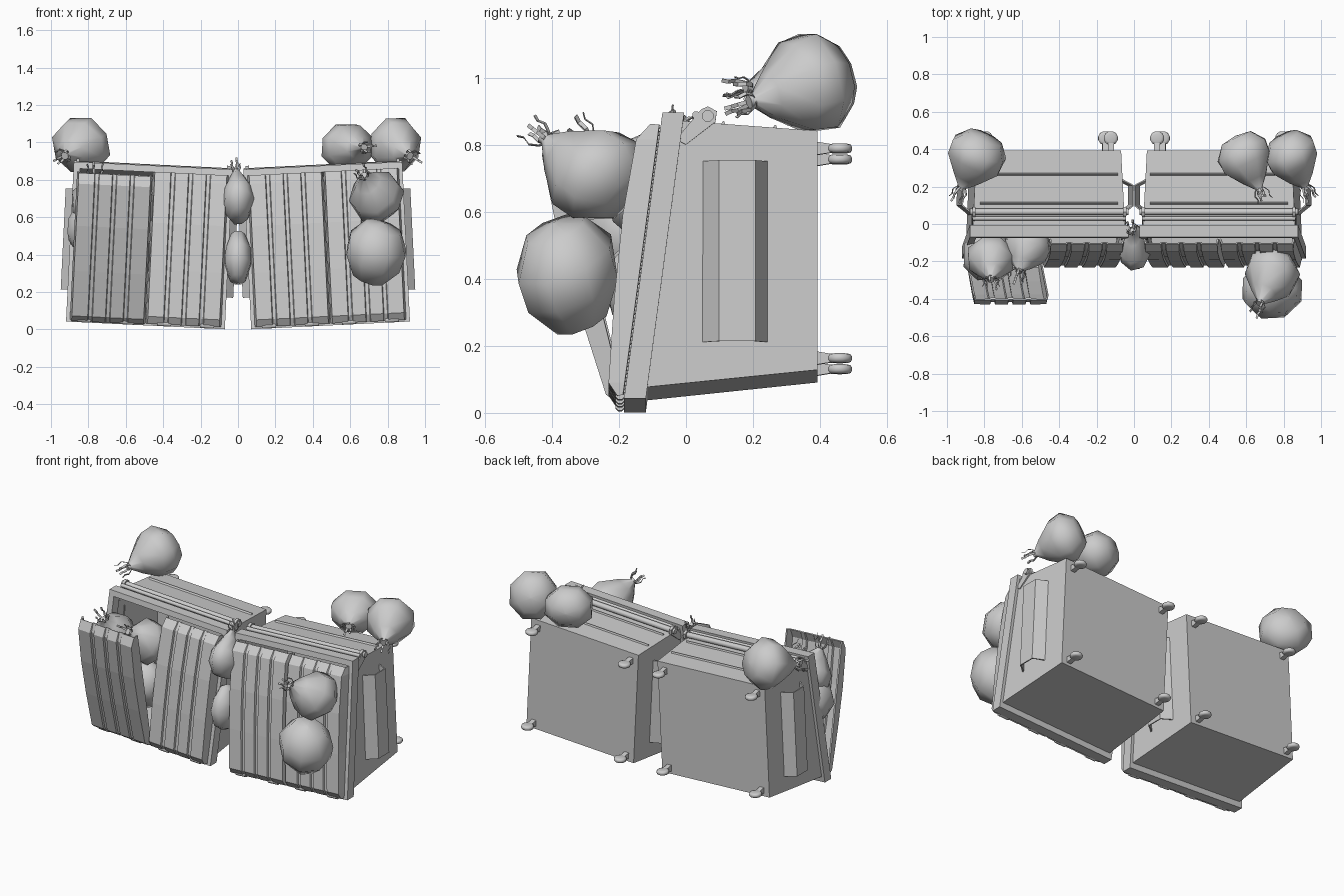
import bpy, bmesh, math, random
from mathutils import Vector, Matrix

if "Cube" in bpy.data.objects:
    bpy.data.objects.remove(bpy.data.objects["Cube"])

random.seed(4)
TILT = math.radians(2.8)


def make(name, verts, faces, mat=Matrix(), thick=0, smooth=None):
    me = bpy.data.meshes.new(name)
    me.from_pydata([mat @ Vector(v) for v in verts], [], faces)
    bm = bmesh.new()
    bm.from_mesh(me)
    bmesh.ops.recalc_face_normals(bm, faces=bm.faces)
    bm.to_mesh(me)
    bm.free()
    ob = bpy.data.objects.new(name, me)
    bpy.context.collection.objects.link(ob)
    if thick:
        m = ob.modifiers.new("thickness", 'SOLIDIFY')
        m.thickness, m.offset = thick, 0
    if smooth:
        bpy.context.view_layer.objects.active = ob
        bpy.ops.object.select_all(action='DESELECT')
        ob.select_set(True)
        bpy.ops.object.shade_smooth_by_angle(angle=math.radians(smooth))
    return ob


def grid_faces(rows, cols, wrap=False):
    return [(r * cols + c, r * cols + (c + 1) % cols, (r + 1) * cols + (c + 1) % cols, (r + 1) * cols + c)
            for r in range(rows - 1) for c in range(cols if wrap else cols - 1)]


def prism(name, outline, x0, x1, mat):
    # y-z outline extruded along x
    n = len(outline)
    verts = [(x, y, z) for x in (x0, x1) for y, z in outline]
    return make(name, verts, grid_faces(2, n, True) + [tuple(range(n)), tuple(range(n, 2 * n))], mat)


def lathe(name, prof, n, mat, smooth=50, jitter=0):
    verts = []
    for r, z in prof:
        for i in range(n):
            a = 2 * math.pi * (i + .5) / n
            k = r * (1 + random.uniform(-jitter, jitter))
            verts.append((k * math.cos(a), k * math.sin(a), z))
    ends = [tuple(range(n)), tuple(range(len(verts) - n, len(verts)))]
    return make(name, verts, grid_faces(len(prof), n, True) + ends, mat, smooth=smooth)


def rod(name, x0, x1, y, z, r, mat, n=8):
    m = mat @ Matrix.Translation((x0, y, z)) @ Matrix.Rotation(math.pi / 2, 4, 'Y')
    return lathe(name, [(r, 0), (r, x1 - x0)], n, m)


def rim_y(z):
    return -0.185 + 0.134 * z


def lid(name, x0, x1, mat, angle=0):
    # ribbed shell: grooves across x, bulging profile along z
    w = x1 - x0
    cols = [(0, 0), (0.02, 1)]
    for g in (0.26, 0.5, 0.74):
        cols += [(g - 0.04, 1), (g - 0.03, 0.8), (g + 0.03, 0.8), (g + 0.04, 1)]
    cols += [(0.98, 1), (1, 0)]
    prof = [(0.012, 0.015), (0.05, 0.045), (0.3, 0.062), (0.55, 0.07), (0.775, 0.06), (0.82, 0.025)]
    verts = [(x0 + u * w, rim_y(z) - 0.004 - d * k, z) for z, d in prof for u, k in cols]
    piv = Matrix.Translation((0, -0.19, 0.02))
    m = mat @ piv @ Matrix.Rotation(angle, 4, 'X') @ piv.inverted()
    make(name, verts, grid_faces(len(prof), len(cols)), m, thick=0.01)


def dumpster(side):
    n = "left_" if side < 0 else "right_"
    M = Matrix.Translation((side * 0.495, 0, 0.022)) @ Matrix.Rotation(-side * TILT, 4, 'Y')
    # tapered hollow body, opening towards the front
    verts = [(-.385, .39, .09), (.385, .39, .09), (.385, .39, .80), (-.385, .39, .80),
             (-.405, -.15, .035), (.405, -.15, .035), (.405, -.035, .83), (-.405, -.035, .83)]
    make(n + "body", verts, grid_faces(2, 4, True) + [(0, 1, 2, 3)], M, thick=0.008)
    # slanted rim frame
    order = []
    for hx, z0, z1, dy in ((.425, 0, .855, 0), (.425, 0, .855, .065), (.39, .035, .82, .065), (.39, .035, .82, 0)):
        order += [(x, rim_y(z) + dy, z) for x, z in ((-hx, z0), (hx, z0), (hx, z1), (-hx, z1))]
    faces = [(r * 4 + c, r * 4 + (c + 1) % 4, (r + 1) % 4 * 4 + (c + 1) % 4, (r + 1) % 4 * 4 + c)
             for r in range(4) for c in range(4)]
    make(n + "rim", order, faces, M)
    # wedge ribs on the upper wall
    for y in (.11, .265):
        z = .83 - (y + .035) * .07
        prism(n + "wall_rib", [(y - .008, z), (y, z + .012), (y + .004, z + .012), (y + .008, z)], -.37, .37, M)
    for s in (-1, 1):
        # fork sleeves
        prof = [(.05, .396), (.10, .458), (.205, .458), (.24, .392)]
        verts = [(s * x, y, z) for z in (.17, .711) for y, x in prof]
        make(n + "fork_sleeve", verts, grid_faces(2, 4), M, thick=0.008)
        # lifting arm that carries the bar
        o = [(-.03, .775), (.0, .76), (.088, .828), (.092, .86), (.065, .874), (.045, .865)]
        prism(n + "bar_arm", o, s * .395, s * .412, M)
        # casters with rounded wheels
        for z in (.125, .752):
            W = M @ Matrix.Translation((s * .335, .459, z))
            lathe(n + "wheel", [(.024, -.014), (.034, -.011), (.038, -.004), (.038, .004), (.034, .011), (.024, .014)],
                  12, W)
            fork = [(.388, z - .02), (.388, z + .02), (.462, z + .008), (.462, z - .008)]
            prism(n + "caster_fork", fork, s * .335 - .015, s * .335 + .015, M)
    # bars along the upper edge
    rod(n + "main_bar", -.425, .425, .065, .845, .018, M)
    rod(n + "thin_bar", -.41, .41, .03, .848, .012, M)
    # hinges along the lower edge
    for x in (-.33, -.1, .1, .33):
        rod(n + "lid_hinge", x - .035, x + .035, -.197, .014, .015, M)
    # lids, the outermost left one hanging open
    lid(n + "lid_a", -.4, -.006, M, math.radians(21.5) if side < 0 else 0)
    lid(n + "lid_b", .006, .4, M)


def bag(c, size, tie, tails=True):
    # teardrop sack whose neck points along the tie direction
    if tails:
        prof = [(.02, -.96), (.62, -.88), (1.02, -.4), (.98, .1), (.5, .72), (.12, 1.12), (.14, 1.2)]
    else:
        prof = [(.02, -.98), (.62, -.86), (1.03, -.3), (1.0, .25), (.55, .85), (.02, 1)]
    q = Vector(tie).to_track_quat('Z', 'Y').to_matrix().to_4x4()
    M = Matrix.Translation(c) @ Matrix.Diagonal((*size, 1)) @ q
    lathe("trash_bag", prof, 8, M, 60, .04)
    if not tails:
        return
    # curling tie strips
    T = Matrix.Translation(M @ Vector((0, 0, 1.1))) @ q
    for i in range(5):
        R = T @ Matrix.Rotation(2 * math.pi * i / 5 + random.random(), 4, 'Z')
        s = random.uniform(.8, 1.4)
        path = [(0, -.01), (.022, .005), (.034, .025), (.028, .045), (.035, .06)]
        verts = [(x * s, w, z * s) for x, z in path for w in (-.006, .006)]
        make("bag_tie", verts, grid_faces(len(path), 2), R, thick=.003)


for side in (-1, 1):
    dumpster(side)

# bags resting on top of the dumpsters
bag((-.85, .345, .975), (.155, .155, .15), (-.4, -.85, -.25))
bag((.85, .345, .975), (.142, .15, .15), (.4, -.85, -.25))
bag((.60, .34, .975), (.147, .15, .125), (.4, -.85, .0))
# bags on the front of the right dumpster
bag((.735, -.35, .41), (.163, .152, .178), (-.3, .3, -.9), False)
bag((.73, -.285, .725), (.142, .16, .145), (-.3, -.65, .5))
# bags squeezed between the two dumpsters
bag((0, -.115, .715), (.085, .125, .145), (-.1, .5, .8))
bag((0, -.13, .385), (.072, .11, .145), (0, .3, .9), False)
# bags spilling out of the open lid
bag((-.785, -.17, .53), (.135, .135, .15), (0, -.3, -.9), False)
bag((-.765, -.20, .70), (.13, .13, .13), (0, -.5, .6))
bag((-.575, -.14, .67), (.13, .12, .14), (-.2, -.6, .4))
bag((-.58, -.12, .38), (.125, .115, .15), (.2, .4, -.8), False)
